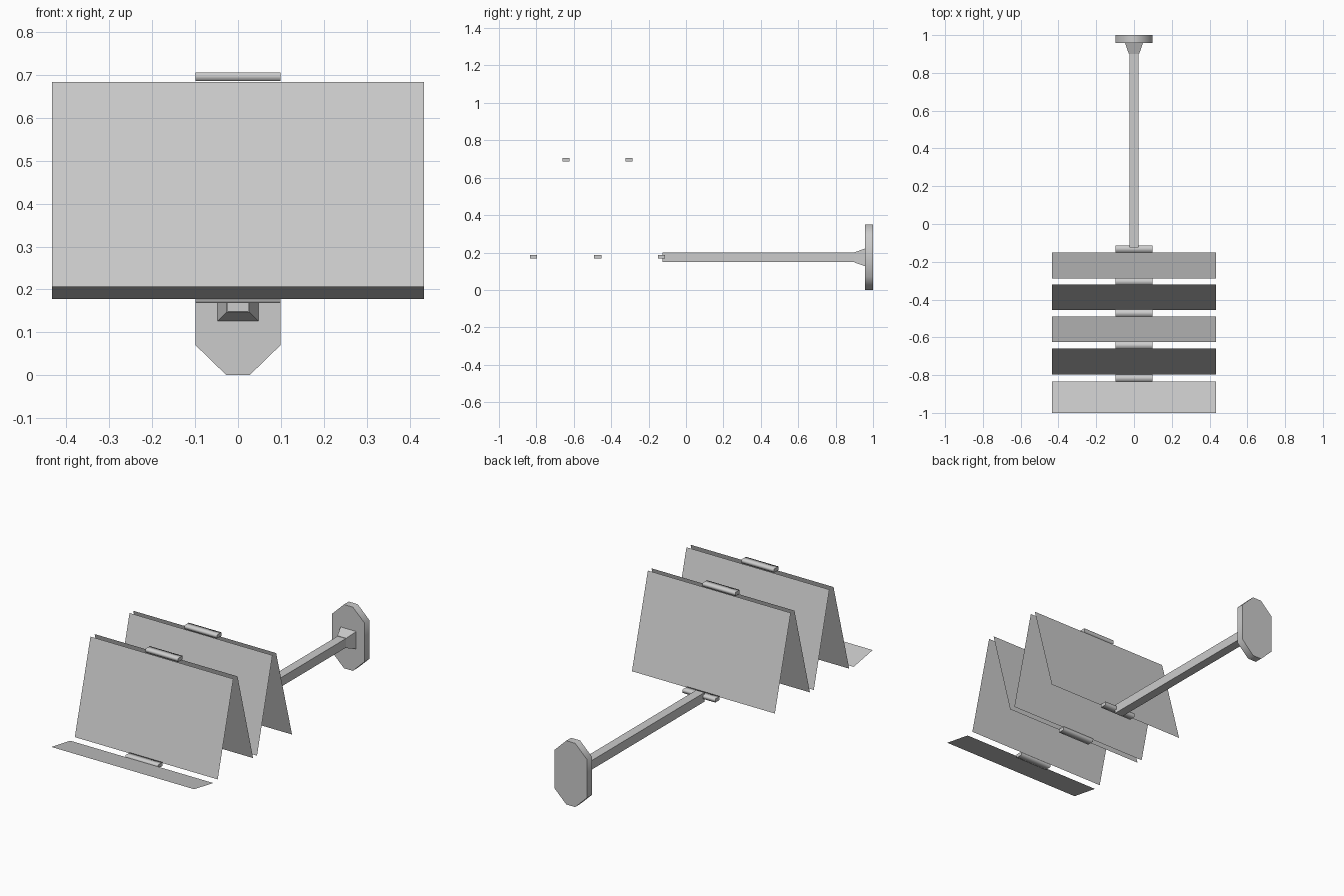
import bpy, bmesh, math
from mathutils import Vector

cube = bpy.data.objects.get("Cube")
if cube:
    bpy.data.objects.remove(cube, do_unlink=True)

grey = bpy.data.materials.new("light grey")
grey.use_nodes = True
colour = (0.6, 0.6, 0.6, 1)
grey.diffuse_color = colour
grey.node_tree.nodes["Principled BSDF"].inputs["Base Color"].default_value = colour


def add_mesh(name, bm, smooth=0):
    """Turn a bmesh into an object; edges flatter than `smooth` degrees are rounded."""
    if len(bm.faces) > 1:
        bmesh.ops.recalc_face_normals(bm, faces=bm.faces)
    if smooth:
        for f in bm.faces:
            f.smooth = True
        for e in bm.edges:
            e.smooth = e.calc_face_angle(0) < math.radians(smooth)
    mesh = bpy.data.meshes.new(name)
    bm.to_mesh(mesh)
    bm.free()
    mesh.materials.append(grey)
    obj = bpy.data.objects.new(name, mesh)
    bpy.context.collection.objects.link(obj)
    return obj


def loft(bm, first, second):
    """Solid between two outlines with the same number of points."""
    a = [bm.verts.new(p) for p in first]
    b = [bm.verts.new(p) for p in second]
    bm.faces.new(a)
    bm.faces.new(b)
    for i in range(len(a)):
        j = (i + 1) % len(a)
        bm.faces.new((a[i], a[j], b[j], b[i]))


def square(half, y, z):
    return [(sx * half, y, z + sz * half)
            for sx, sz in ((-1, -1), (1, -1), (1, 1), (-1, 1))]


MAST_Z = 0.174
LOW, HIGH = 0.183, 0.683

# Folded sheets: back edge and front edge as (y, z)
sheets = [
    ((-0.151, LOW), (-0.289, HIGH)),
    ((-0.321, HIGH), (-0.455, LOW)),
    ((-0.489, LOW), (-0.624, HIGH)),
    ((-0.660, HIGH), (-0.796, LOW)),
    ((-0.835, 0.178), (-1.0, 0.207)),
]
for n, ((y0, z0), (y1, z1)) in enumerate(sheets, 1):
    bm = bmesh.new()
    corners = [(-0.434, y0, z0), (-0.434, y1, z1), (0.434, y1, z1), (0.434, y0, z0)]
    bm.faces.new([bm.verts.new(p) for p in corners])
    add_mesh(f"panel_{n}", bm)

# Hinge bars between the sheets, rounded shading along their length
hinges = [(-0.132, 0.178), (-0.305, 0.696), (-0.472, 0.178),
          (-0.642, 0.696), (-0.816, 0.178)]
for n, (y, z) in enumerate(hinges, 1):
    bm = bmesh.new()
    bmesh.ops.create_cube(bm, size=1)
    bmesh.ops.scale(bm, vec=Vector((0.198, 0.038, 0.02)), verts=bm.verts)
    bmesh.ops.translate(bm, vec=Vector((0, y, z)), verts=bm.verts)
    for f in bm.faces:
        f.smooth = True
    for e in bm.edges:
        e.smooth = abs(e.verts[0].co.x - e.verts[1].co.x) > 0.1
    add_mesh(f"hinge_{n}", bm)

# Square mast
bm = bmesh.new()
loft(bm, square(0.025, -0.125, MAST_Z), square(0.025, 0.905, MAST_Z))
add_mesh("mast", bm)

# Flared collar where the mast meets the plate
bm = bmesh.new()
loft(bm, square(0.027, 0.9, MAST_Z), square(0.05, 0.965, MAST_Z))
add_mesh("mast_collar", bm)

# Eight-sided mounting plate
quarter = [(0.027, 0.175), (0.099, 0.105)]
right = quarter + [(x, -z) for x, z in reversed(quarter)]
outline = right + [(-x, z) for x, z in reversed(right)]
bm = bmesh.new()
loft(bm, [(x, 0.958, z + 0.175) for x, z in outline],
     [(x, 1.0, z + 0.175) for x, z in outline])
add_mesh("mounting_plate", bm, smooth=60)
